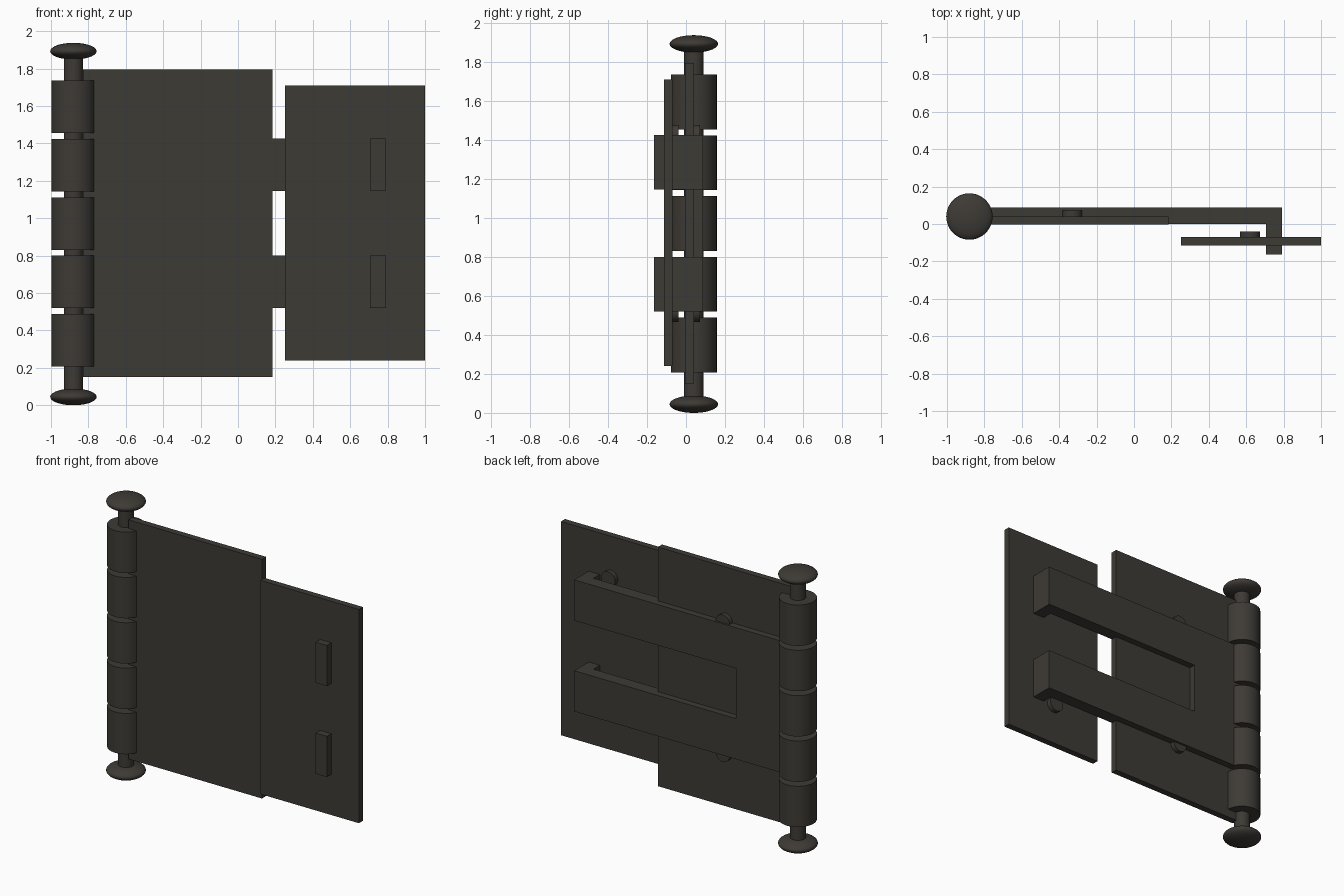
import bpy, bmesh, math
from mathutils import Matrix

if "Cube" in bpy.data.objects:
    bpy.data.objects.remove(bpy.data.objects["Cube"])

iron = bpy.data.materials.new("dark_iron")
iron.diffuse_color = (0.048, 0.043, 0.036, 1)
iron.use_nodes = True
iron.node_tree.nodes["Principled BSDF"].inputs["Base Color"].default_value = iron.diffuse_color

PX, PY = -0.88, 0.04                # hinge axis
ARMS = ((0.52, 0.80), (1.145, 1.425))  # z range of each arm


def finish(name, bm, smooth=False):
    bmesh.ops.recalc_face_normals(bm, faces=bm.faces)
    mesh = bpy.data.meshes.new(name)
    bm.to_mesh(mesh)
    bm.free()
    ob = bpy.data.objects.new(name, mesh)
    bpy.context.collection.objects.link(ob)
    mesh.materials.append(iron)
    if smooth:
        bpy.context.view_layer.objects.active = ob
        ob.select_set(True)
        bpy.ops.object.shade_smooth_by_angle(angle=math.radians(35))
        ob.select_set(False)
    return ob


def extrude(name, pts, vec):
    bm = bmesh.new()
    face = bm.faces.new([bm.verts.new(p) for p in pts])
    out = bmesh.ops.extrude_face_region(bm, geom=[face], use_keep_orig=True)
    bmesh.ops.translate(bm, vec=vec,
                        verts=[v for v in out["geom"] if isinstance(v, bmesh.types.BMVert)])
    return finish(name, bm)


def plate(name, x0, x1, y0, y1, z0, z1):
    return extrude(name, [(x0, y0, z0), (x1, y0, z0), (x1, y0, z1), (x0, y0, z1)],
                   (0, y1 - y0, 0))


def cylinder(name, r, depth, center, along_y=False):
    rot = Matrix.Rotation(math.pi / 2, 4, 'X') if along_y else Matrix()
    bm = bmesh.new()
    bmesh.ops.create_cone(bm, cap_ends=True, segments=48, radius1=r, radius2=r,
                          depth=depth, matrix=Matrix.Translation(center) @ rot)
    return finish(name, bm, True)


# Door leaf and jamb leaf
plate("front_leaf", -0.83, 0.185, -0.004, 0.041, 0.15, 1.795)
plate("side_leaf", 0.25, 1.0, -0.114, -0.07, 0.24, 1.71)

# Forked strap: a U-shaped plate behind the front leaf
(a0, a1), (b0, b1) = ARMS
fork = [(-0.83, a0), (0.79, a0), (0.79, a1), (-0.44, a1),
        (-0.44, b0), (0.79, b0), (0.79, b1), (-0.83, b1)]
extrude("forked_strap", [(x, -0.001, z) for x, z in fork], (0, 0.088, 0))

# Hooked ends passing through the side leaf, with stud pins at the arm edges
for i, (z0, z1) in enumerate(ARMS):
    plate(f"hook_{i}", 0.705, 0.79, -0.163, 0.0, z0, z1)
    z = (a0, b1)[i]
    cylinder(f"front_stud_{i}", 0.053, 0.05, (-0.33, 0.048, z), True)
    cylinder(f"side_stud_{i}", 0.053, 0.05, (0.62, -0.064, z), True)

# Hinge knuckles and pin
for i in range(5):
    cylinder(f"knuckle_{i}", 0.118, 0.281, (PX, PY, 0.348 + i * 0.3117))
cylinder("hinge_pin", 0.051, 1.84, (PX, PY, 0.97))

# Flattened pin heads
for name, z in (("pin_head_bottom", 0.0445), ("pin_head_top", 1.893)):
    bm = bmesh.new()
    bmesh.ops.create_uvsphere(bm, u_segments=48, v_segments=24, radius=1,
                              matrix=Matrix.Translation((PX, PY, z))
                              @ Matrix.Diagonal((0.124, 0.124, 0.0445, 1)))
    finish(name, bm, True)
